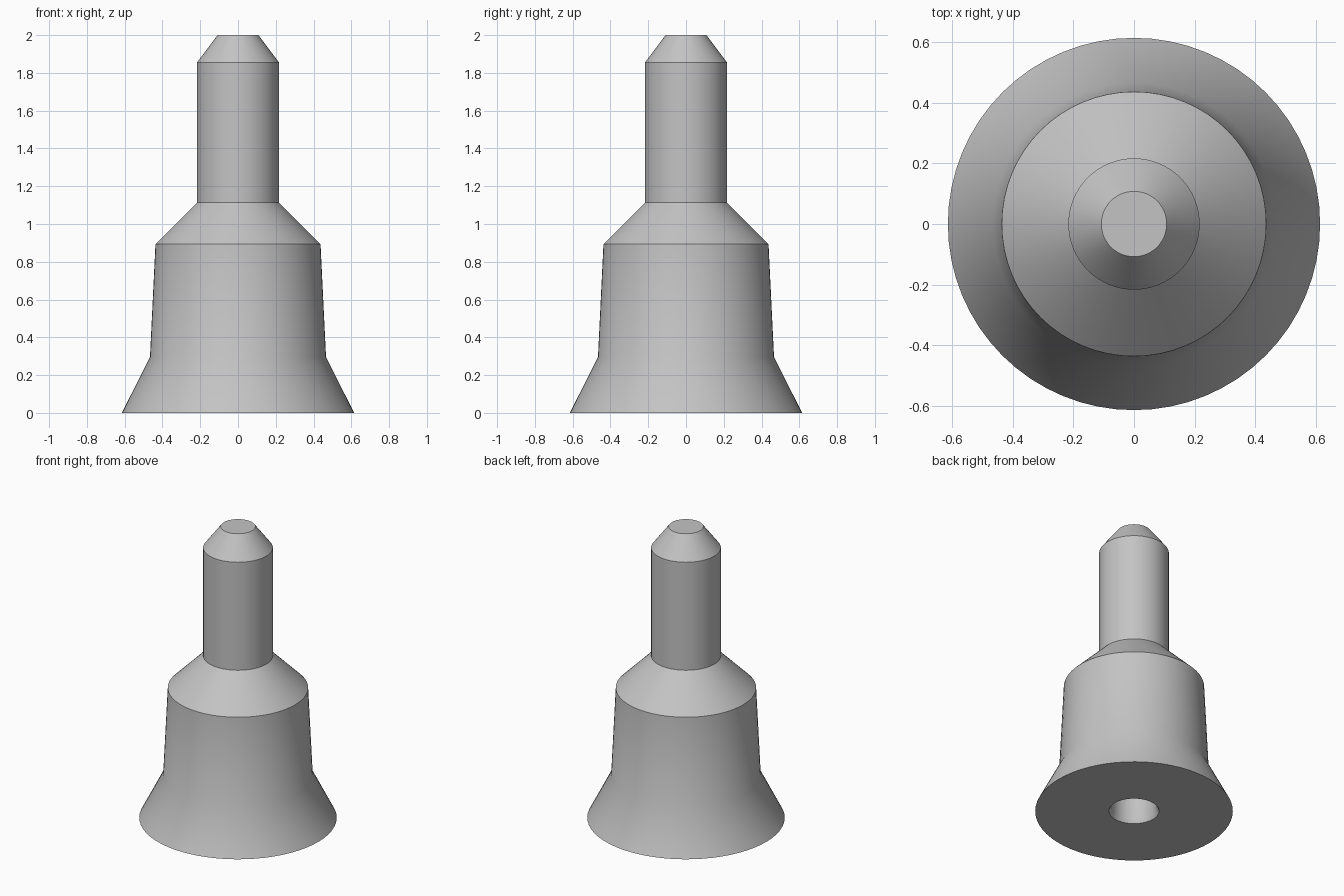
import bpy
import bmesh
import math

cube = bpy.data.objects.get("Cube")
if cube:
    bpy.data.objects.remove(cube, do_unlink=True)

SEGMENTS = 64

# One grey material
grey = bpy.data.materials.new("plain grey")
grey.use_nodes = True
colour = (0.55, 0.55, 0.55, 1.0)
grey.diffuse_color = colour
grey.node_tree.nodes["Principled BSDF"].inputs["Base Color"].default_value = colour


def lathe(name, profile):
    """Spin a (radius, height) profile around z."""
    bm = bmesh.new()
    verts = [bm.verts.new((r, 0, z)) for r, z in profile]
    edges = [bm.edges.new(pair) for pair in zip(verts, verts[1:])]
    bmesh.ops.spin(bm, geom=verts + edges, cent=(0, 0, 0), axis=(0, 0, 1),
                   angle=math.tau, steps=SEGMENTS, use_duplicate=False)
    bmesh.ops.remove_doubles(bm, verts=bm.verts, dist=0.0001)
    bmesh.ops.recalc_face_normals(bm, faces=bm.faces)
    mesh = bpy.data.meshes.new(name)
    bm.to_mesh(mesh)
    bm.free()
    mesh.materials.append(grey)
    obj = bpy.data.objects.new(name, mesh)
    bpy.context.collection.objects.link(obj)
    return obj


# Blind bore with a slight countersink, from its ceiling to the mouth
bore = [(0, 0.6), (0.142, 0.6), (0.142, 0.03), (0.156, 0)]
# Flared skirt, tapered body, shoulder, stem and chamfered tip
outside = [(0.615, 0), (0.466, 0.295), (0.437, 0.893), (0.217, 1.113),
           (0.217, 1.855), (0.108, 2), (0, 2)]

body = lathe("flared_stem_body", bore + outside)

# Smooth round walls, crisp ridges
bpy.ops.object.select_all(action="DESELECT")
body.select_set(True)
bpy.context.view_layer.objects.active = body
bpy.ops.object.shade_smooth_by_angle(angle=math.radians(30))
